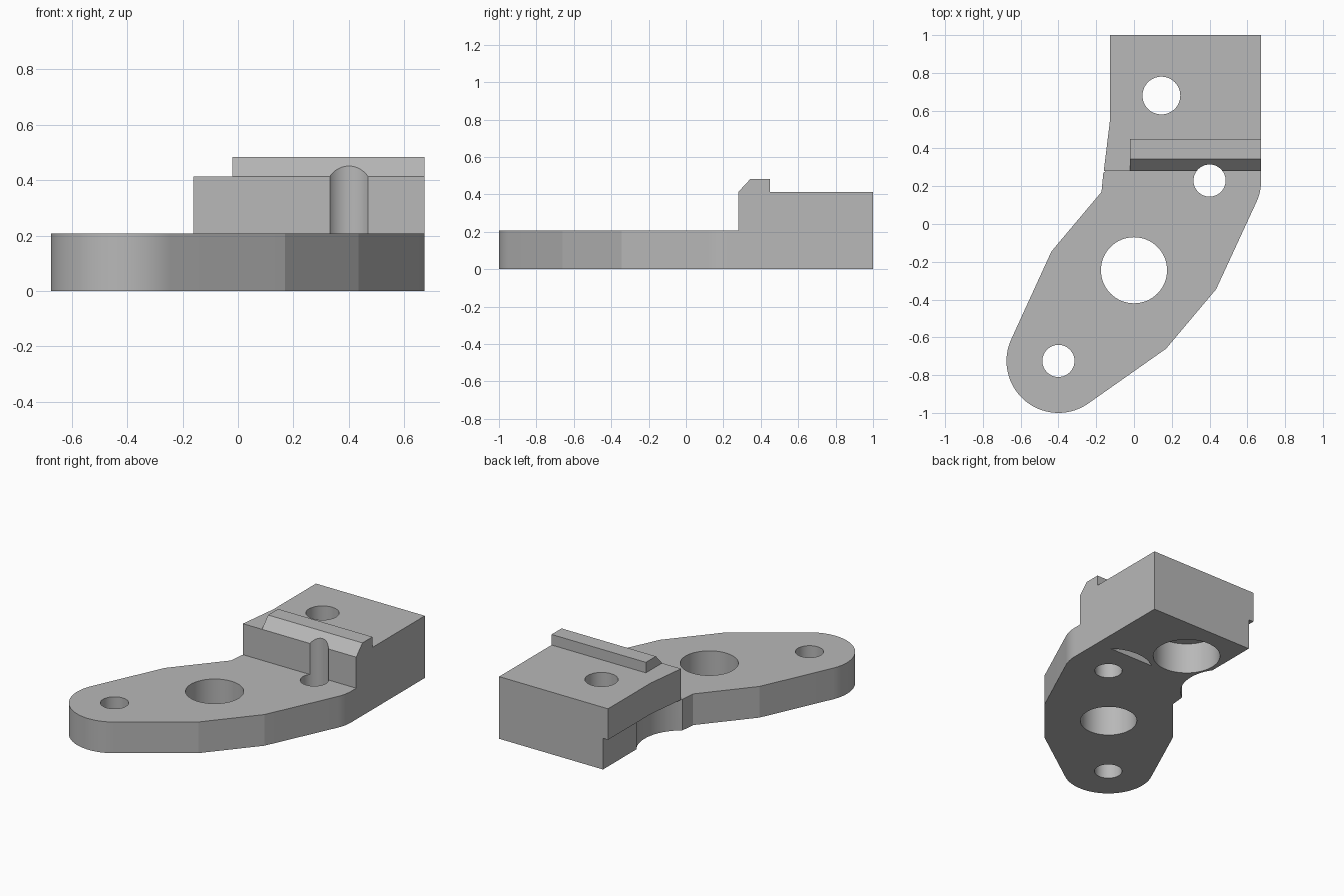
import bpy
import bmesh
from math import radians, cos, sin
from mathutils import Matrix

cube = bpy.data.objects.get("Cube")
if cube:
    bpy.data.objects.remove(cube, do_unlink=True)

PLATE_TOP, BLOCK_TOP, RIB_TOP = 0.207, 0.413, 0.483
SIDE, SHOULDER = 0.673, 0.28
END_R = 0.275
FRONT_HOLE, PIN_HOLE, BACK_HOLE = (-0.4, -0.725), (0.4, 0.23), (0.145, 0.68)

grey = bpy.data.materials.new("machined grey")
grey.use_nodes = True
grey.diffuse_color = (0.48, 0.48, 0.48, 1)
grey.node_tree.nodes["Principled BSDF"].inputs["Base Color"].default_value = (0.48, 0.48, 0.48, 1)


def arc(centre, radius, start, end, steps):
    """Points along an arc, angles in degrees."""
    angles = [radians(start + (end - start) * i / steps) for i in range(steps + 1)]
    return [(centre[0] + radius * cos(a), centre[1] + radius * sin(a)) for a in angles]


def prism(name, outline, low, high, along_x=False):
    """Extrude an outline along z, or a y-z profile along x."""
    bm = bmesh.new()
    face = bm.faces.new([bm.verts.new((u, v, low)) for u, v in outline])
    grown = bmesh.ops.extrude_face_region(bm, geom=[face])["geom"]
    moved = [g for g in grown if isinstance(g, bmesh.types.BMVert)]
    bmesh.ops.translate(bm, verts=moved, vec=(0, 0, high - low))
    if along_x:
        bm.transform(Matrix(((0, 0, 1, 0), (1, 0, 0, 0), (0, 1, 0, 0), (0, 0, 0, 1))))
    bmesh.ops.recalc_face_normals(bm, faces=bm.faces)
    mesh = bpy.data.meshes.new(name)
    bm.to_mesh(mesh)
    bm.free()
    mesh.materials.append(grey)
    obj = bpy.data.objects.new(name, mesh)
    bpy.context.collection.objects.link(obj)
    return obj


def combine(body, tool, operation):
    """Apply a boolean and discard the tool."""
    bpy.context.view_layer.objects.active = body
    mod = body.modifiers.new(tool.name, "BOOLEAN")
    mod.operation = operation
    mod.solver = "EXACT"
    mod.object = tool
    bpy.ops.object.modifier_apply(modifier=mod.name)
    bpy.data.objects.remove(tool, do_unlink=True)


def bore(body, centre, radius, low, high):
    outline = arc(centre, radius, 0, 360, 64)[:-1]
    combine(body, prism("bore", outline, low, high), "DIFFERENCE")


# Base plate: rounded front end, angled flanks, narrow tongue under the block
outline = [(SIDE, 1)]
outline += arc(PIN_HOLE, END_R - 0.002, 0, -24, 6)
outline += [(0.435, -0.345), (0.17, -0.66)]
outline += arc(FRONT_HOLE, END_R, -55, -204, 36)
outline += [(-0.437, -0.145), (-0.172, 0.17), (-0.162, 0.275), (-0.09, 0.65), (-0.09, 1)]
bracket = prism("bracket", outline, 0, PLATE_TOP)

# Raised block, overhanging the tongue on one side
block = prism("block", [(SIDE, 1), (SIDE, SHOULDER), (-0.16, SHOULDER), (-0.127, 0.55), (-0.127, 1)],
              PLATE_TOP, BLOCK_TOP)
combine(bracket, block, "UNION")

# Chamfered rib along the shoulder
rib = prism("rib", [(SHOULDER, BLOCK_TOP), (0.345, RIB_TOP), (0.45, RIB_TOP), (0.45, BLOCK_TOP)],
            -0.02, SIDE, along_x=True)
combine(bracket, rib, "UNION")

# Through holes
for centre, radius in ((FRONT_HOLE, 0.085), ((0, -0.245), 0.175), (PIN_HOLE, 0.085), (BACK_HOLE, 0.1)):
    bore(bracket, centre, radius, -0.1, 0.6)

# Counterbore and concave side clearance from below
bore(bracket, BACK_HOLE, 0.207, -0.1, PLATE_TOP)
bore(bracket, (-0.318, 0.497), END_R, -0.1, PLATE_TOP)

# Crescent pocket on the underside
pocket = prism("pocket", arc(PIN_HOLE, END_R, 53.1, 126.9, 20), -0.1, PLATE_TOP)
combine(bracket, pocket, "DIFFERENCE")

# Smooth curved walls, sharp elsewhere
bpy.ops.object.select_all(action="DESELECT")
bracket.select_set(True)
bpy.context.view_layer.objects.active = bracket
bpy.ops.object.shade_smooth_by_angle(angle=radians(9))
